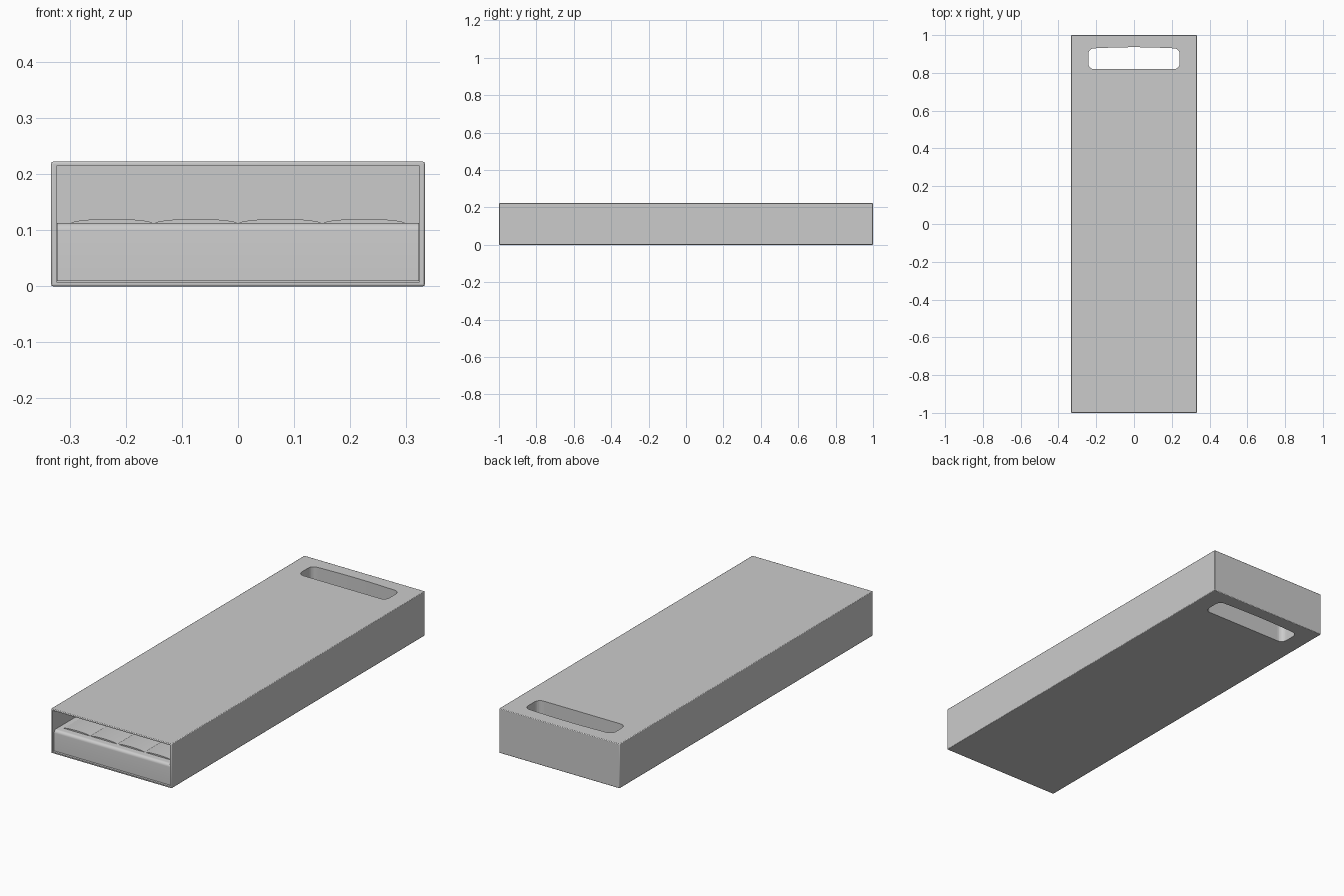
import bpy, bmesh, math
from mathutils import Vector

if "Cube" in bpy.data.objects:
    bpy.data.objects.remove(bpy.data.objects["Cube"])


def box(name, x0, x1, y0, y1, z0, z1):
    bm = bmesh.new()
    bmesh.ops.create_cube(bm, size=1)
    for v in bm.verts:
        v.co = Vector(((x0 + x1) / 2 + v.co.x * (x1 - x0),
                       (y0 + y1) / 2 + v.co.y * (y1 - y0),
                       (z0 + z1) / 2 + v.co.z * (z1 - z0)))
    return finish(name, bm)


def prism(name, pts, axis):
    """Closed prism: a polygon extruded by a vector."""
    bm = bmesh.new()
    f = bm.faces.new([bm.verts.new(p) for p in pts])
    r = bmesh.ops.extrude_face_region(bm, geom=[f])
    for g in r["geom"]:
        if isinstance(g, bmesh.types.BMVert):
            g.co += Vector(axis)
    bmesh.ops.recalc_face_normals(bm, faces=bm.faces)
    return finish(name, bm)


def finish(name, bm):
    me = bpy.data.meshes.new(name)
    bm.to_mesh(me)
    bm.free()
    ob = bpy.data.objects.new(name, me)
    bpy.context.collection.objects.link(ob)
    return ob


def cut(ob, cutter):
    m = ob.modifiers.new("cut", 'BOOLEAN')
    m.operation = 'DIFFERENCE'
    m.solver = 'EXACT'
    m.object = cutter
    cutter.hide_render = True
    cutter.hide_viewport = True
    cutter.display_type = 'WIRE'


def bevel(ob, width, segs):
    b = ob.modifiers.new("bevel", 'BEVEL')
    b.width, b.segments, b.limit_method = width, segs, 'ANGLE'


def smooth(ob):
    bpy.ops.object.select_all(action='DESELECT')
    ob.select_set(True)
    bpy.context.view_layer.objects.active = ob
    bpy.ops.object.shade_smooth_by_angle(angle=math.radians(35))


# Outer sleeve: thin walls, open at the front, solid handle end
sleeve = box("sleeve", -.333, .333, -1, 1, 0, .222)
bevel(sleeve, .003, 2)
cut(sleeve, box("cavity_cutter", -.324, .324, -1.1, .79, .008, .214))

# Handle slot with rounded corners and a slightly bowed back edge
slot = []
r = .03
for cx, cy, a0 in ((.212, .85, -90), (.212, .9, 0), (-.212, .9, 90), (-.212, .85, 180)):
    for i in range(7):
        a = math.radians(a0 + 15 * i)
        slot.append((cx + r * math.cos(a), cy + r * math.sin(a), -.1))
    if a0 == 0:
        for i in range(1, 8):
            t = i / 8
            slot.append((.212 - .424 * t, .93 + .006 * math.sin(math.pi * t), -.1))
cut(sleeve, prism("slot_cutter", slot, (0, 0, .5)))
smooth(sleeve)

# Inner tray with a rounded front lip
pts = [(-.323, -.99, .009)]
for i in range(7):
    a = math.radians(180 - 15 * i)
    pts.append((-.323, -.975 + .015 * math.cos(a), .098 + .015 * math.sin(a)))
pts += [(-.323, .785, .113), (-.323, .785, .009)]
tray = prism("tray", pts, (.646, 0, 0))
smooth(tray)

# Four shallow arched ridges along the tray top
for k in range(4):
    cx = -.225 + .15 * k
    arc = [(cx + .073 * math.cos(math.pi * i / 16), -.95,
            .112 + .008 * math.sin(math.pi * i / 16)) for i in range(17)]
    smooth(prism("ridge_%d" % (k + 1), arc, (0, 1.735, 0)))
